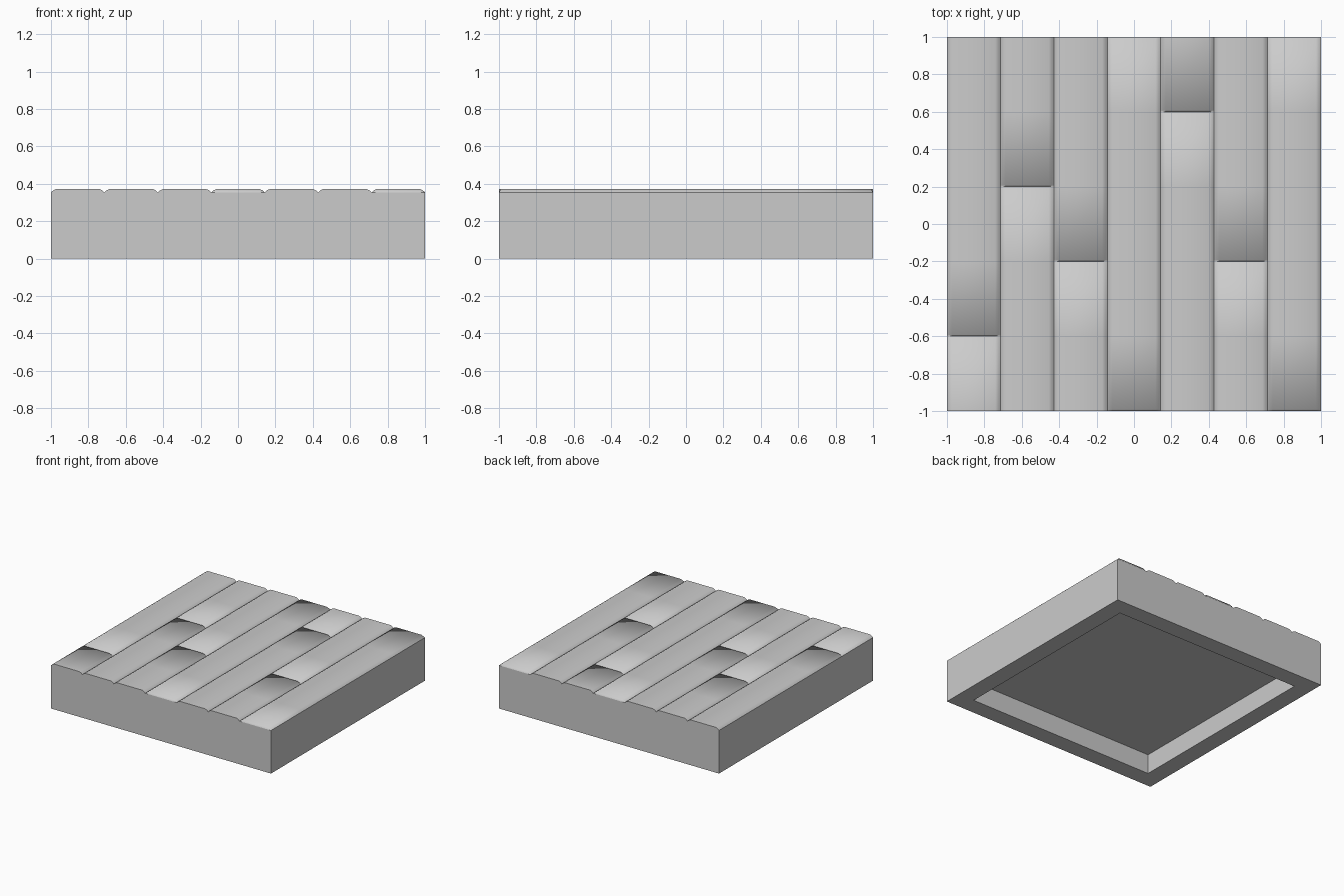
import bpy, bmesh, math

if "Cube" in bpy.data.objects:
    bpy.data.objects.remove(bpy.data.objects["Cube"])

COUNT = 7
W = 2 / COUNT            # plank width
LOW, TOP = 0.354, 0.372  # groove height, plank surface height
GAP = 0.008              # half width of an end joint
# end joint of each plank; -1 means the joint lies on the tile border
JOINTS = [-0.6, 0.2, -0.2, -1, 0.6, -0.2, -1]


def finish(name, bm):
    bmesh.ops.recalc_face_normals(bm, faces=bm.faces)
    mesh = bpy.data.meshes.new(name)
    bm.to_mesh(mesh)
    bm.free()
    ob = bpy.data.objects.new(name, mesh)
    bpy.context.collection.objects.link(ob)
    return ob


def rows_for(joint):
    """(y, raised) rows along a plank, dipping into the groove at its joint."""
    rows = []
    for y in (-1, -0.6, -0.2, 0.2, 0.6, 1):
        if abs(y - joint) < 0.01 or (joint == -1 and y == 1):
            if y > -1:
                rows.append((y - GAP, True))
            rows.append((y, False))
            if y < 1:
                rows.append((y + GAP, True))
        else:
            rows.append((y, True))
    return rows


# planks: rounded long edges, bevelled end joints
half = [(0, LOW), (0.012, LOW + 0.011), (0.027, TOP)]
profile = half + [(W - x, z) for x, z in reversed(half)]
for i, joint in enumerate(JOINTS):
    bm = bmesh.new()
    x0 = -1 + i * W
    rows = rows_for(joint)
    grid = [[bm.verts.new((x0 + x, y, z if up else LOW)) for x, z in profile]
            for y, up in rows]
    for a, b in zip(grid, grid[1:]):
        for k in range(len(profile) - 1):
            bm.faces.new((a[k], a[k + 1], b[k + 1], b[k]))
    for k in (0, -1):
        if rows[k][1]:
            bm.faces.new(grid[k])       # cap where the plank is cut off
    bm.normal_update()
    for f in bm.faces:
        if (f.normal.z < -0.01 or
                f.normal.y * f.calc_center_median().y < -0.9):
            f.normal_flip()
    ob = finish(f"plank_{i + 1}", bm)
    top_face = max(ob.data.polygons, key=lambda p: p.area)
    if top_face.normal.z < 0:
        ob.data.flip_normals()
    bpy.ops.object.select_all(action='DESELECT')
    ob.select_set(True)
    bpy.context.view_layer.objects.active = ob
    bpy.ops.object.shade_smooth_by_angle(angle=math.radians(75))

# base: outer walls, bottom rim and recessed underside
bm = bmesh.new()
IN, DEPTH = 6 / 7, 0.162
loops = [[bm.verts.new((sx * r, sy * r, z))
          for sx, sy in ((-1, -1), (1, -1), (1, 1), (-1, 1))]
         for r, z in ((1, LOW), (1, 0), (IN, 0), (IN, DEPTH))]
for a, b in zip(loops, loops[1:]):
    for k in range(4):
        n = (k + 1) % 4
        bm.faces.new((a[k], b[k], b[n], a[n]))
bm.faces.new(loops[-1][::-1])
base = finish("base", bm)
wall = base.data.polygons[0]
if wall.normal.dot(wall.center) < 0 and abs(wall.normal.z) < 0.5:
    base.data.flip_normals()
